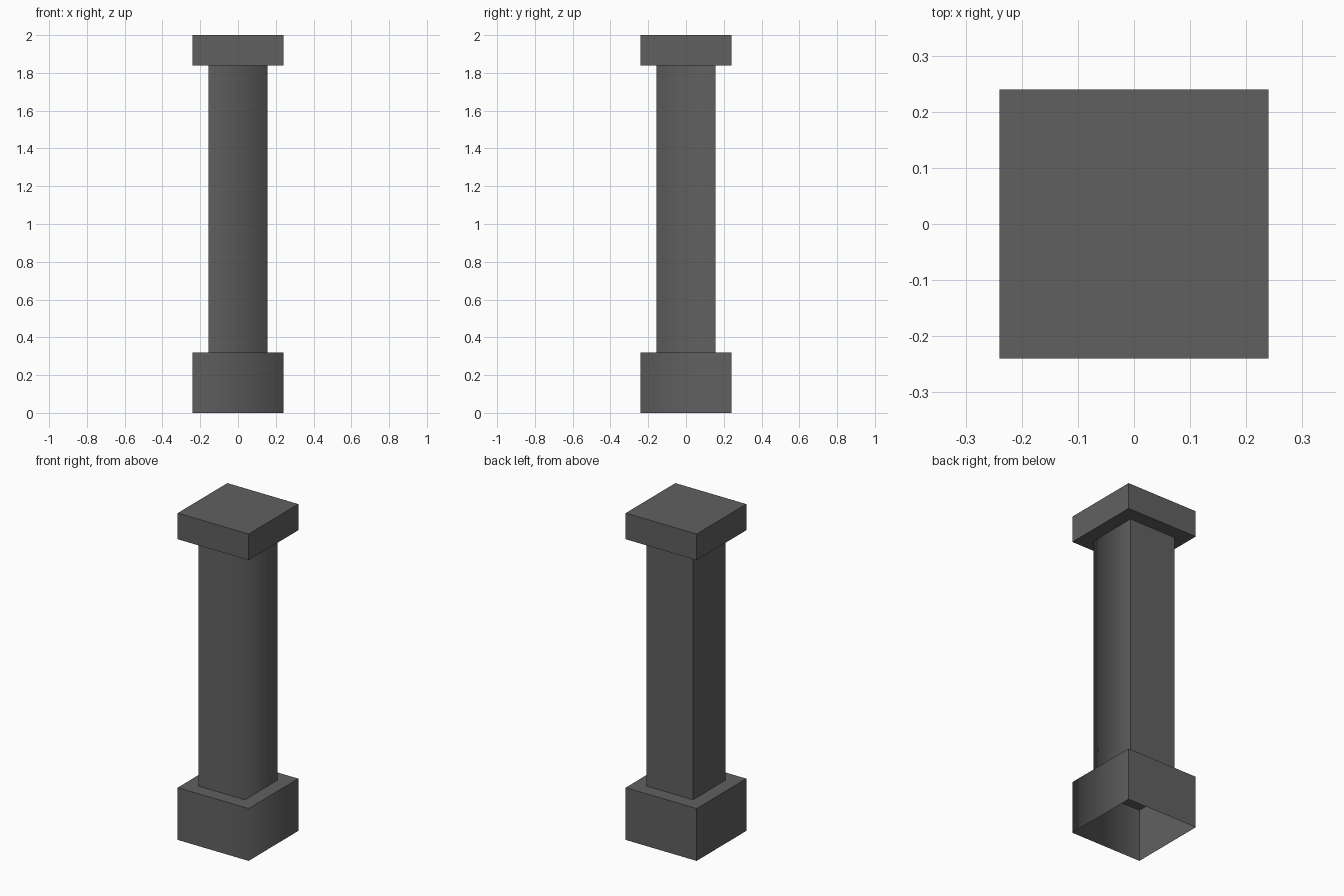
import bpy
import bmesh

if "Cube" in bpy.data.objects:
    bpy.data.objects.remove(bpy.data.objects["Cube"], do_unlink=True)

# Single dark stone colour
stone = bpy.data.materials.new("dark_grey_stone")
stone.use_nodes = True
colour = (0.118, 0.118, 0.118, 1)
stone.diffuse_color = colour
bsdf = next(n for n in stone.node_tree.nodes if n.type == "BSDF_PRINCIPLED")
bsdf.inputs["Base Color"].default_value = colour
bsdf.inputs["Roughness"].default_value = 0.9

CORNERS = ((-1, -1), (1, -1), (1, 1), (-1, 1))


def square_shell(name, profile, close_top=False, soft_corner=False):
    """Sweep a (half width, height) profile around a square, open below."""
    bm = bmesh.new()
    rings = [[bm.verts.new((half * x, half * y, z)) for x, y in CORNERS]
             for half, z in profile]
    for low, high in zip(rings, rings[1:]):
        for i in range(4):
            j = (i + 1) % 4
            bm.faces.new((low[i], low[j], high[j], high[i]))
    if close_top:
        bm.faces.new(rings[-1])
    for face in bm.faces:
        face.smooth = True
    # Every edge is crisp, except the upright front left one on soft parts
    for edge in bm.edges:
        a, b = (v.co for v in edge.verts)
        upright = (a - b).xy.length < 1e-5
        edge.smooth = soft_corner and upright and a.x > 0 and a.y < 0
    mesh = bpy.data.meshes.new(name)
    bm.to_mesh(mesh)
    bm.free()
    mesh.materials.append(stone)
    obj = bpy.data.objects.new(name, mesh)
    bpy.context.collection.objects.link(obj)
    return obj


WIDE, NARROW = 0.24, 0.157
BASE_TOP, CAP_BOTTOM, TOP = 0.32, 1.84, 2.0

# Hollow base with a ledge around the shaft
square_shell("base", [(WIDE, 0), (WIDE, BASE_TOP), (NARROW, BASE_TOP)],
             soft_corner=True)

# Square shaft
square_shell("shaft", [(NARROW, BASE_TOP), (NARROW, CAP_BOTTOM)],
             soft_corner=True)

# Overhanging cap slab
square_shell("cap", [(NARROW, CAP_BOTTOM), (WIDE, CAP_BOTTOM), (WIDE, TOP)],
             close_top=True)
